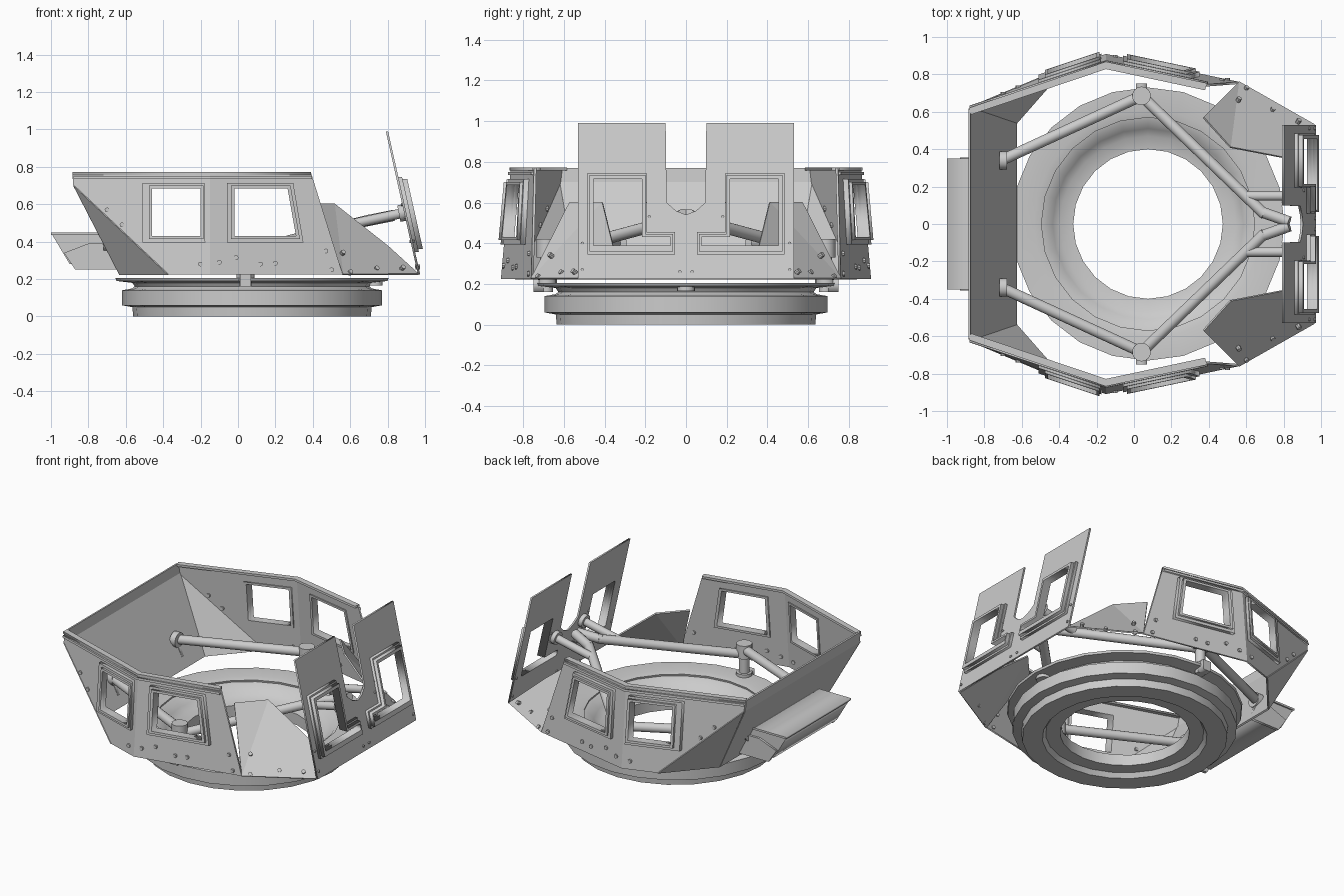
import bpy, bmesh, math
from mathutils import Matrix, Vector

if "Cube" in bpy.data.objects:
    bpy.data.objects.remove(bpy.data.objects["Cube"])


def finish(name, bm, mirror=False, smooth=False):
    """Turn a bmesh into a named object, optionally mirrored across y."""
    bmesh.ops.remove_doubles(bm, verts=bm.verts, dist=1e-5)
    bmesh.ops.recalc_face_normals(bm, faces=bm.faces)
    me = bpy.data.meshes.new(name)
    bm.to_mesh(me)
    bm.free()
    ob = bpy.data.objects.new(name, me)
    bpy.context.collection.objects.link(ob)
    if mirror:
        m = ob.modifiers.new("Mirror", "MIRROR")
        m.use_axis = (False, True, False)
    if smooth:
        bpy.ops.object.select_all(action='DESELECT')
        ob.select_set(True)
        bpy.context.view_layer.objects.active = ob
        bpy.ops.object.shade_smooth_by_angle(angle=math.radians(40))
    return ob


def affine(o, u, v, w):
    return Matrix((u + (0,), v + (0,), w + (0,), o + (1,))).transposed()


def plate(name, loops, M, w0, w1, mirror=False):
    """Flat sheet: first loop is the outline, the rest are holes."""
    cu = bpy.data.curves.new(name, 'CURVE')
    cu.dimensions, cu.fill_mode, cu.extrude = '2D', 'BOTH', (w1 - w0) / 2
    for loop in loops:
        sp = cu.splines.new('POLY')
        sp.points.add(len(loop) - 1)
        for p, (x, y) in zip(sp.points, loop):
            p.co = (x, y, 0, 1)
        sp.use_cyclic_u = True
    tmp = bpy.data.objects.new("helper", cu)
    bpy.context.collection.objects.link(tmp)
    me = bpy.data.meshes.new_from_object(
        tmp.evaluated_get(bpy.context.evaluated_depsgraph_get()))
    bm = bmesh.new()
    bm.from_mesh(me)
    bpy.data.objects.remove(tmp)
    bm.transform(M @ Matrix.Translation((0, 0, (w0 + w1) / 2)))
    return finish(name, bm, mirror)


def skin(name, pts, faces, t, mirror=False):
    """Folded sheet from corner points, thickened."""
    bm = bmesh.new()
    vs = [bm.verts.new(p) for p in pts]
    for f in faces:
        bm.faces.new([vs[i] for i in f])
    ob = finish(name, bm, mirror)
    s = ob.modifiers.new("Solidify", "SOLIDIFY")
    s.thickness, s.offset = t, 0
    return ob


def tubes(name, segs, mirror=False, sides=14):
    """Cylinders between point pairs: (start, end, radius)."""
    bm = bmesh.new()
    for a, b, r in segs:
        a, b = Vector(a), Vector(b)
        d = b - a
        M = Matrix.Translation((a + b) / 2) @ d.to_track_quat('Z', 'Y').to_matrix().to_4x4()
        bmesh.ops.create_cone(bm, cap_ends=True, segments=sides, radius1=r,
                              radius2=r, depth=d.length, matrix=M)
    return finish(name, bm, mirror, True)


def lathe(name, profile, cx, steps=24):
    bm = bmesh.new()
    vs = [bm.verts.new((cx + r, 0, z)) for r, z in profile]
    es = [bm.edges.new((vs[i], vs[i - 1])) for i in range(len(vs))]
    bmesh.ops.spin(bm, geom=vs + es, cent=(cx, 0, 0), axis=(0, 0, 1),
                   angle=2 * math.pi, steps=steps, use_merge=True)
    return finish(name, bm, False, True)


# Bearing ring: stepped lower race with inner ledge, and thin upper plate
lathe("bearing_ring", [(.635, 0), (.64, .05), (.695, .06), (.695, .14), (.64, .15),
                       (.60, .185), (.55, .18), (.51, .14), (.47, .115), (.40, .105),
                       (.40, .03), (.49, .03), (.51, 0)], .075)
lathe("upper_ring", [(.62, .15), (.64, .18), (.725, .19), (.73, .205), (.61, .205),
                     (.57, .195), (.58, .15)], .075)

# Side walls drawn in front-view (x, z) coordinates, sheared onto their planes
SR, SF, T = .333, -.21, .09
REAR = affine((0, .91 + .15 * SR + .22 * T, 0), (1, SR, 0), (0, -T, 1), (0, 1, 0))
FORE = affine((0, .91 + .15 * SF + .22 * T, 0), (1, SF, 0), (0, -T, 1), (0, 1, 0))
win_r = [(-.46, .43), (-.20, .43), (-.20, .685), (-.46, .685)]
win_f = [(-.02, .43), (.31, .43), (.265, .685), (-.02, .685)]
fr_r = [(-.51, .395), (-.175, .395), (-.18, .715), (-.51, .715)]
fr_f = [(-.06, .395), (.35, .395), (.295, .715), (-.06, .715)]
plate("side_wall_rear", [[(-.88, .77), (-.875, .70), (-.37, .225), (-.15, .225), (-.15, .77)],
                         win_r], REAR, -.012, 0, True)
plate("side_wall_fore", [[(-.15, .225), (.56, .225), (.39, .77), (-.15, .77)],
                         win_f], FORE, -.012, 0, True)
for tag, o, i, M in (("rear", fr_r, win_r, REAR), ("fore", fr_f, win_f, FORE)):
    plate("window_frame_" + tag, [o, i], M, 0, .025, True)
    c = [sum(p[k] for p in i) / 4 for k in (0, 1)]
    grow = [tuple(c[k] + (p[k] - c[k]) * 1.12 for k in (0, 1)) for p in i]
    plate("window_collar_" + tag, [grow, i], M, -.02, .04, True)

# Inward lip along the top of the side walls
plate("top_lip", [[(-.885, .62), (-.15, .868), (.39, .753), (.38, .715), (-.15, .828),
                   (-.87, .585)]], Matrix.Identity(4), .757, .772, True)
plate("lip_bead_rear", [[(-.88, .735), (-.15, .735), (-.15, .75), (-.88, .75)]],
      REAR, 0, .012, True)
plate("lip_bead_fore", [[(-.15, .735), (.395, .735), (.392, .75), (-.15, .75)]],
      FORE, 0, .012, True)

# Rear wall: sloping panel, upright top strip, triangular corner panels
skin("rear_wall", [(-.63, -.54, .225), (-.63, .54, .225), (-.875, .62, .70),
                   (-.875, -.62, .70), (-.88, .61, .77), (-.88, -.61, .77)],
     [(0, 1, 2, 3), (3, 2, 4, 5)], .012)
skin("rear_corner", [(-.63, .54, .225), (-.875, .624, .70), (-.37, .836, .225)],
     [(0, 1, 2)], .012, True)

# Rear counterweight tray
XZ = affine((0, 0, 0), (1, 0, 0), (0, 0, 1), (0, 1, 0))
plate("rear_tray", [[(-.995, .44), (-.90, .28), (-.66, .28), (-.745, .44)]], XZ, -.34, .34)
plate("tray_top", [[(-1, .437), (-.74, .437), (-.74, .45), (-1, .45)]], XZ, -.35, .35)
plate("tray_end", [[(-.93, .34), (-.87, .25), (-.64, .25), (-.70, .39), (-.80, .39)]],
      XZ, .335, .355, True)

# Wing panels between the side walls and the front shield
skin("front_wing", [(.56, .76, .225), (.37, .57, .60), (.515, .41, .60),
                    (.80, .355, .375), (.965, .53, .225)], [(0, 1, 2), (0, 2, 3, 4)], .01, True)

# Front shield: leaning plate with centre slot and two stepped windows
SH = affine((.975 + .22 * .224, 0, 0), (0, 1, 0), (-.224, 0, 1), (1, 0, 0))
half = [(.53, .225), (.53, .99), (.10, .99), (.095, .60), (.05, .56)]
flip = lambda pts: [(-y, z) for y, z in reversed(pts)]
hole = [(.455, .39), (.455, .715), (.215, .715), (.215, .43), (.075, .43), (.075, .39)]
rim = [(.485, .345), (.485, .745), (.195, .745), (.195, .455), (.055, .455), (.055, .345)]
hood = [(.475, .36), (.475, .735), (.20, .735), (.20, .445), (.065, .445), (.065, .36)]
plate("front_shield", [half + [(0, .54)] + flip(half), hole, flip(hole)], SH, -.012, 0)
plate("shield_window_frame", [rim, hole], SH, 0, .02, True)
plate("shield_window_hood", [hood, hole], SH, .015, .045, True)

# Posts on the ring with collars and wall brackets
tubes("post", [((.04, .685, .16), (.04, .685, .41), .032),
               ((.04, .685, .33), (.04, .685, .42), .05),
               ((.04, .685, .19), (.04, .685, .225), .05)], True)
plate("post_bracket", [[(.01, .16), (.07, .16), (.07, .23), (.01, .23)]], XZ, .70, .75, True)

# Brace tubes from the posts to the rear wall and to the front shield
tubes("rear_brace", [((.04, .685, .38), (-.71, .34, .40), .03),
                     ((-.68, .34, .40), (-.72, .34, .40), .05)], True)
tubes("front_brace", [((.04, .685, .345), (.70, .05, .515), .03),
                      ((.68, .065, .51), (.83, .012, .54), .03)], True)
tubes("shield_arm", [((.59, .15, .49), (.89, .15, .555), .026),
                     ((.86, .15, .55), (.89, .15, .556), .045)], True)
tubes("ring_lock", [((.73, 0, .165), (.73, 0, .205), .045)])

# Rivets on walls, wings, and shield
rivets = []
for M, pts in ((REAR, [(-.2, .28), (-.7, .57), (-.62, .49)]),
               (FORE, [(-.1, .29), (-.01, .315), (.12, .28), (.2, .285), (.5, .25), (.47, .35)])):
    rivets += [(M @ Vector((x, z, -.02)), M @ Vector((x, z, .01)), .013) for x, z in pts]
for y, z in ((.20, .60), (.18, .53), (.03, .26), (.51, .27), (.51, .40)):
    rivets.append((SH @ Vector((y, z, -.018)), SH @ Vector((y, z, .008)), .008))
tubes("rivets", rivets, True, 8)

wing_rivets = []
out = Vector((.42, .72, .55)).normalized()
for p in ((.60, .725, .235), (.56, .665, .34), (.74, .61, .255), (.88, .55, .26)):
    wing_rivets.append((Vector(p) - out * .012, Vector(p) + out * .012, .013))
tubes("wing_rivets", wing_rivets, True, 8)
